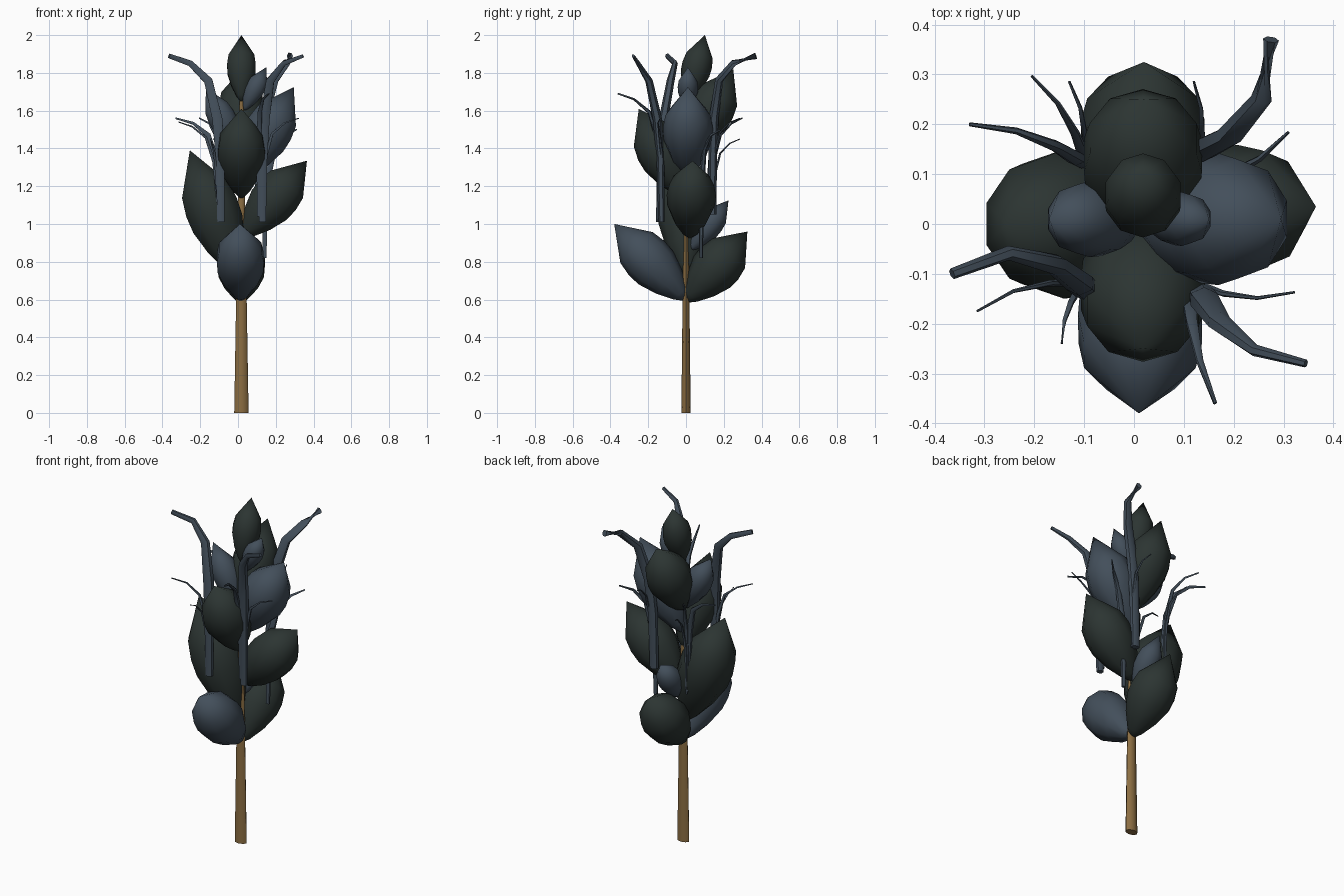
import bpy, bmesh, math
from mathutils import Vector


def material(name, rgb):
    m = bpy.data.materials.new(name)
    m.diffuse_color = (*rgb, 1)
    return m


DARK = material("dark_green", (0.025, 0.035, 0.032))
BLUE = material("slate_blue", (0.056, 0.078, 0.104))
WOOD = material("brown_bark", (0.26, 0.155, 0.055))


def tube(name, path, radii, sides, mat, squash=1.0):
    """Sweep a ring of the given sides along a path, with a radius per point."""
    path = [Vector(p) for p in path]
    bm = bmesh.new()
    rings = []
    for i, p in enumerate(path):
        d = (path[min(i + 1, len(path) - 1)] - path[max(i - 1, 0)]).normalized()
        u = Vector((0, 1, 0)) - d * d.y
        if u.length < 0.5:
            u = Vector((1, 0, 0)) - d * d.x
        u.normalize()
        v = d.cross(u)
        if radii[i] == 0:
            rings.append([bm.verts.new(p)])
            continue
        rings.append([bm.verts.new(p + radii[i] * (u * math.cos(a) * squash + v * math.sin(a)))
                      for a in (2 * math.pi * k / sides for k in range(sides))])
    for a, b in zip(rings, rings[1:]):
        for k in range(sides):
            n = (k + 1) % sides
            if len(b) == 1:
                bm.faces.new((a[k], a[n], b[0]))
            else:
                bm.faces.new((a[k], a[n], b[n], b[k]))
    for r in (rings[0], rings[-1]):
        if len(r) > 2:
            bm.faces.new(r)
    bmesh.ops.recalc_face_normals(bm, faces=bm.faces)
    me = bpy.data.meshes.new(name)
    bm.to_mesh(me)
    bm.free()
    me.materials.append(mat)
    ob = bpy.data.objects.new(name, me)
    bpy.context.collection.objects.link(ob)
    bpy.context.view_layer.objects.active = ob
    ob.select_set(True)
    bpy.ops.object.shade_smooth_by_angle(angle=math.radians(61))
    ob.select_set(False)
    return ob


# Trunk: slim tapering stem, wider across x
tube("trunk", [(0.018, 0, 0), (0.018, 0, 0.6), (0.018, 0, 1.15), (0.018, 0, 1.65)],
     [0.038, 0.028, 0.018, 0.01], 8, WOOD, 0.65)

# Leaf buds: pointed teardrops (base, tip, radius, colour)
PROFILE = [(0, 0.08), (0.08, 0.36), (0.24, 0.73), (0.42, 0.99), (0.55, 1.02), (0.69, 0.92), (1, 0)]
BUDS = [
    ((0.015, 0.00, 0.60), (0.01, -0.38, 1.00), 0.128, BLUE),
    ((0.015, 0.00, 0.59), (0.02, 0.325, 0.96), 0.128, DARK),
    ((0.020, 0.02, 0.93), (0.365, 0.035, 1.335), 0.128, DARK),
    ((0.000, 0.00, 0.72), (-0.255, 0.00, 1.39), 0.147, DARK),
    ((0.015, 0.02, 0.86), (0.01, 0.225, 1.125), 0.068, BLUE),
    ((0.018, 0.00, 1.14), (0.018, -0.25, 1.61), 0.128, DARK),
    ((0.015, 0.01, 1.24), (0.295, 0.01, 1.725), 0.130, BLUE),
    ((0.010, 0.01, 1.38), (-0.17, 0.01, 1.72), 0.075, BLUE),
    ((0.015, 0.00, 1.37), (0.02, 0.25, 1.82), 0.122, DARK),
    ((0.018, 0.01, 1.65), (0.018, 0.10, 2.00), 0.078, DARK),
    ((0.030, 0.01, 1.60), (0.15, 0.01, 1.83), 0.053, BLUE),
]
for base, tip, r, mat in BUDS:
    a, b = Vector(base), Vector(tip)
    tube("leaf_bud", [a.lerp(b, t) for t, _ in PROFILE], [r * w for _, w in PROFILE], 10, mat)

# Fronds: upright stalks that curl outward (root xy, tip, length, root radius, tip radius, sideways bend)
FRONDS = [
    ((0.11, 0.14), (0.275, 0.37, 1.89), 0.84, 0.031, 0.020, 0.20),
    ((0.13, -0.13), (0.345, -0.28, 1.89), 0.88, 0.031, 0.010, 0.15),
    ((-0.09, -0.14), (-0.365, -0.10, 1.89), 0.88, 0.031, 0.014, 0.22),
    ((-0.10, 0.12), (-0.33, 0.20, 1.56), 0.60, 0.019, 0.005, 0.08),
    ((-0.10, 0.13), (-0.205, 0.297, 1.56), 0.60, 0.012, 0.004, 0.08),
    ((-0.10, 0.14), (-0.13, 0.286, 1.45), 0.50, 0.008, 0.003, 0.08),
    ((0.13, 0.14), (0.12, 0.286, 1.56), 0.50, 0.008, 0.003, 0.08),
    ((0.14, 0.08), (0.31, 0.184, 1.50), 0.68, 0.020, 0.004, 0.08),
    ((0.13, -0.12), (0.322, -0.137, 1.56), 0.55, 0.010, 0.003, 0.10),
    ((0.11, -0.13), (0.163, -0.36, 1.69), 0.65, 0.016, 0.005, 0.05),
    ((-0.11, -0.13), (-0.145, -0.24, 1.45), 0.45, 0.008, 0.003, 0.08),
    ((-0.11, -0.12), (-0.315, -0.175, 1.54), 0.55, 0.010, 0.003, 0.10),
]
STEPS = [(0, 1, 0.5), (0.02, 0.62, 0.75), (0.08, 0.38, 1), (0.27, 0.15, 0.7), (0.62, 0.045, 0.25), (1, 0, 0)]
for root, tip, length, r0, r1, bend in FRONDS:
    top = Vector(tip)
    foot = Vector((*root, top.z))
    side = Vector((top.y - foot.y, foot.x - top.x, 0)) * bend
    path = [foot.lerp(top, f) + side * 4 * f * (1 - f) - Vector((0, 0, dz * length)) for f, dz, _ in STEPS]
    tube("frond", path, [r1 + (r0 - r1) * w for *_, w in STEPS], 6, BLUE, 0.8)
